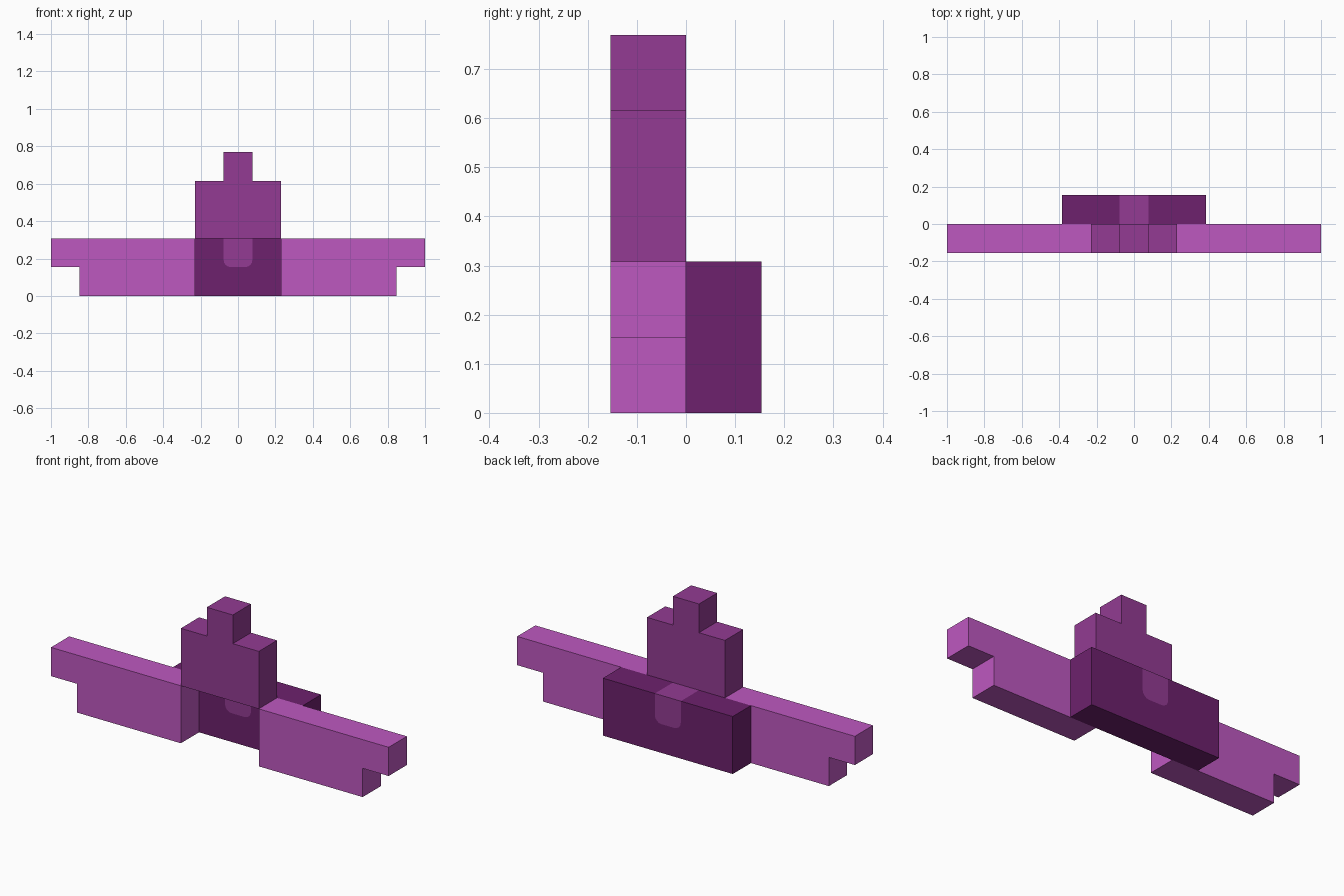
import bpy, bmesh, math

if "Cube" in bpy.data.objects:
    bpy.data.objects.remove(bpy.data.objects["Cube"])

U = 2 / 13  # one grid step of the blocky design


def material(name, rgb):
    lin = [((c / 255 + 0.055) / 1.055) ** 2.4 for c in rgb]
    m = bpy.data.materials.new(name)
    m.diffuse_color = (*lin, 1)
    m.use_nodes = True
    m.node_tree.nodes["Principled BSDF"].inputs["Base Color"].default_value = m.diffuse_color
    return m


light = material("light_purple", (190, 88, 192))
mid = material("mid_purple", (147, 59, 147))
dark = material("dark_purple", (109, 33, 109))


def slab(name, profile, y0, y1, mat):
    """Extrude an (x, z) profile, given in grid steps, from y0 to y1."""
    bm = bmesh.new()
    face = bm.faces.new([bm.verts.new((x * U, y0 * U, z * U)) for x, z in profile])
    ext = bmesh.ops.extrude_face_region(bm, geom=[face])
    moved = [g for g in ext["geom"] if isinstance(g, bmesh.types.BMVert)]
    bmesh.ops.translate(bm, vec=(0, (y1 - y0) * U, 0), verts=moved)
    bmesh.ops.recalc_face_normals(bm, faces=bm.faces)
    mesh = bpy.data.meshes.new(name)
    bm.to_mesh(mesh)
    bm.free()
    mesh.materials.append(mat)
    obj = bpy.data.objects.new(name, mesh)
    bpy.context.collection.objects.link(obj)
    return obj


# Stepped wings on both sides
for side, s in (("left", -1), ("right", 1)):
    wing = [(1.5, 0), (5.5, 0), (5.5, 1), (6.5, 1), (6.5, 2), (1.5, 2)]
    slab(side + "_wing", [(s * x, z) for x, z in wing], -1, 0, light)

# Upright body with a narrow head
half = [(1.5, 2), (1.5, 4), (0.5, 4), (0.5, 5)]
slab("body", half + [(-x, z) for x, z in reversed(half)], -1, 0, mid)

# Tongue with rounded lower corners, set flush into the rear block
R = 0.25
arc = [(0.5 - R + R * math.cos(a), 1 + R - R * math.sin(a))
       for a in (math.radians(22.5 * i) for i in range(5))]
right = [(0.5, 2)] + arc
tongue = right + [(-x, z) for x, z in reversed(right)]
slab("tongue", tongue, 0, 1, mid)

# Rear block, notched to hold the tongue
slab("rear_block", [(-2.5, 2), (-2.5, 0), (2.5, 0), (2.5, 2)] + tongue, 0, 1, dark)
